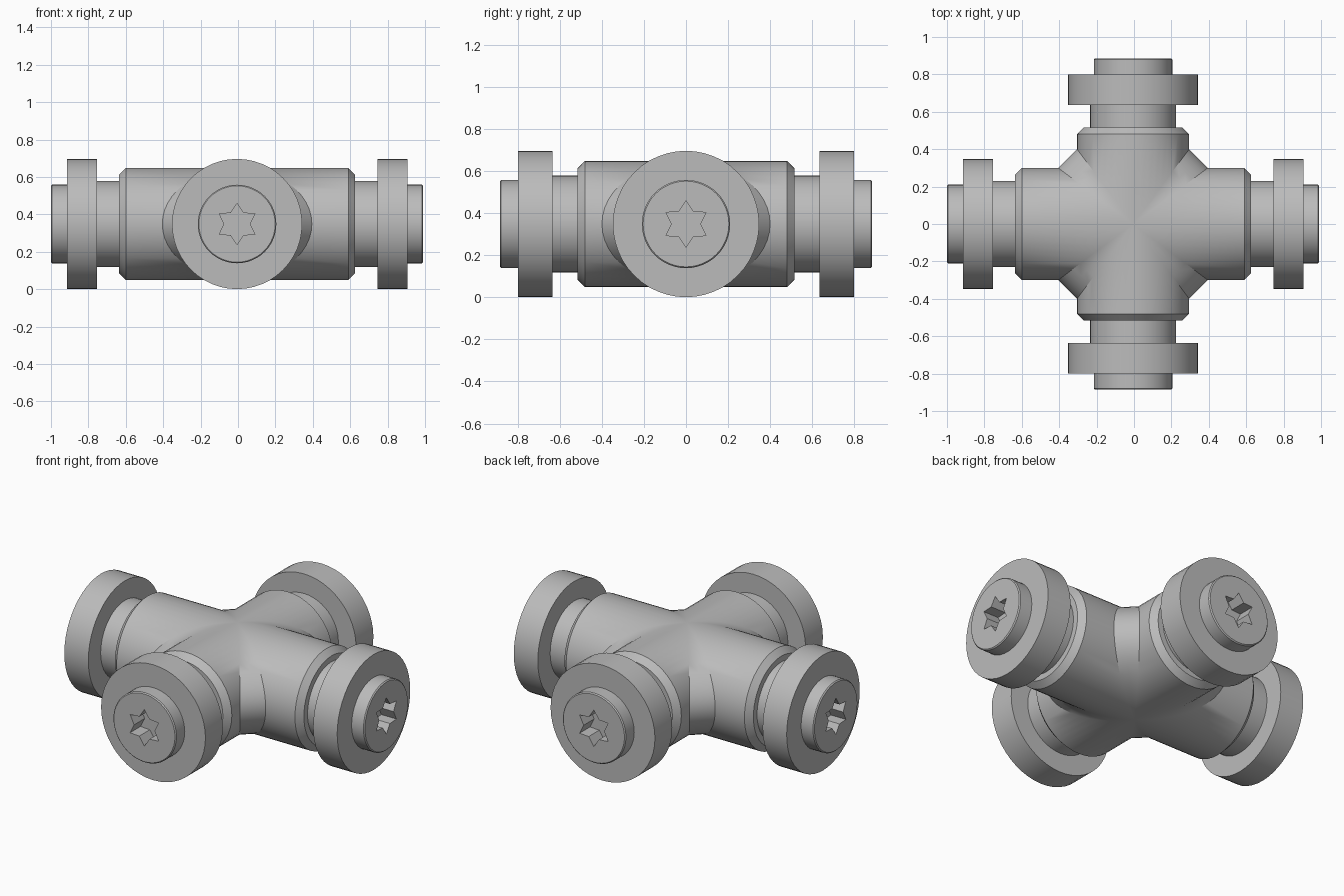
import bpy
import bmesh
from math import sin, cos, pi
from mathutils import Matrix, Vector

cube = bpy.data.objects.get("Cube")
if cube:
    bpy.data.objects.remove(cube, do_unlink=True)

SEG = 48
PIPE, NECK, FLANGE, CAP = 0.30, 0.23, 0.348, 0.21
FILLET = 0.10
CENTRE = Matrix.Translation((-0.005, 0, 0.349))

grey = bpy.data.materials.new("light_grey")
grey.use_nodes = True
grey.diffuse_color = (0.5, 0.5, 0.5, 1)
grey.node_tree.nodes["Principled BSDF"].inputs["Base Color"].default_value = (0.5, 0.5, 0.5, 1)


def angles():
    return [2 * pi * i / SEG for i in range(SEG)]


def circle(r, x):
    """Ring around the local +x axis."""
    return [Vector((x, r * cos(a), r * sin(a))) for a in angles()]


def star(x, tip=0.11, root=0.068):
    """Six-pointed ring with straight sides."""
    corners = [Vector((x, (tip if k % 2 else root) * cos(k * pi / 6),
                       (tip if k % 2 else root) * sin(k * pi / 6))) for k in range(12)]
    step = SEG // 12
    return [corners[i // step].lerp(corners[(i // step + 1) % 12], i % step / step)
            for i in range(SEG)]


def mitre():
    """Two rings where neighbouring pipes meet, with a chamfered crotch."""
    seam, edge = [], []
    for a in angles():
        c, z = cos(a), PIPE * sin(a)
        seam.append(Vector(((PIPE + FILLET / 2) * abs(c), (PIPE + FILLET / 2) * c, z)))
        edge.append(Vector(((PIPE + FILLET) * abs(c), PIPE * c, z)))
    return [seam, edge]


def loft(bm, rings, matrix, close_end=False):
    rows = [[bm.verts.new(matrix @ p) for p in ring] for ring in rings]
    for a, b in zip(rows, rows[1:]):
        for i in range(SEG):
            j = (i + 1) % SEG
            bm.faces.new((a[i], a[j], b[j], b[i]))
    if close_end:
        bm.faces.new(rows[-1])


def finish(bm, name):
    bmesh.ops.remove_doubles(bm, verts=bm.verts, dist=0.0002)
    mesh = bpy.data.meshes.new(name)
    bm.to_mesh(mesh)
    bm.free()
    mesh.materials.append(grey)
    obj = bpy.data.objects.new(name, mesh)
    bpy.context.collection.objects.link(obj)
    bpy.ops.object.select_all(action="DESELECT")
    obj.select_set(True)
    bpy.context.view_layer.objects.active = obj
    bpy.ops.object.shade_smooth_by_angle(angle=pi / 6)


# name, shoulder, flange start, flange end, tip
ARMS = [("left", 0.63, 0.75, 0.91, 0.995), ("back", 0.515, 0.635, 0.80, 0.885),
        ("right", 0.63, 0.75, 0.91, 0.995), ("front", 0.515, 0.635, 0.80, 0.885)]

body = bmesh.new()
for k, (side, shoulder, inner, outer, tip) in enumerate(ARMS):
    turn = CENTRE @ Matrix.Rotation(k * pi / 2, 4, "Z")

    # Quarter of the cross with its chamfered shoulder and neck
    loft(body, mitre() + [circle(PIPE, shoulder - 0.035), circle(0.265, shoulder),
                          circle(NECK, shoulder), circle(NECK, inner)], turn)

    # Flange ring
    bm = bmesh.new()
    loft(bm, [circle(NECK, inner), circle(FLANGE, inner),
              circle(FLANGE, outer), circle(CAP, outer)], turn)
    finish(bm, side + "_flange")

    # End cap with star-shaped socket
    bm = bmesh.new()
    loft(bm, [circle(CAP, outer), circle(CAP, tip - 0.006), circle(CAP - 0.006, tip),
              star(tip), star(tip - 0.1)], turn, close_end=True)
    finish(bm, side + "_end_cap")

finish(body, "cross_body")
